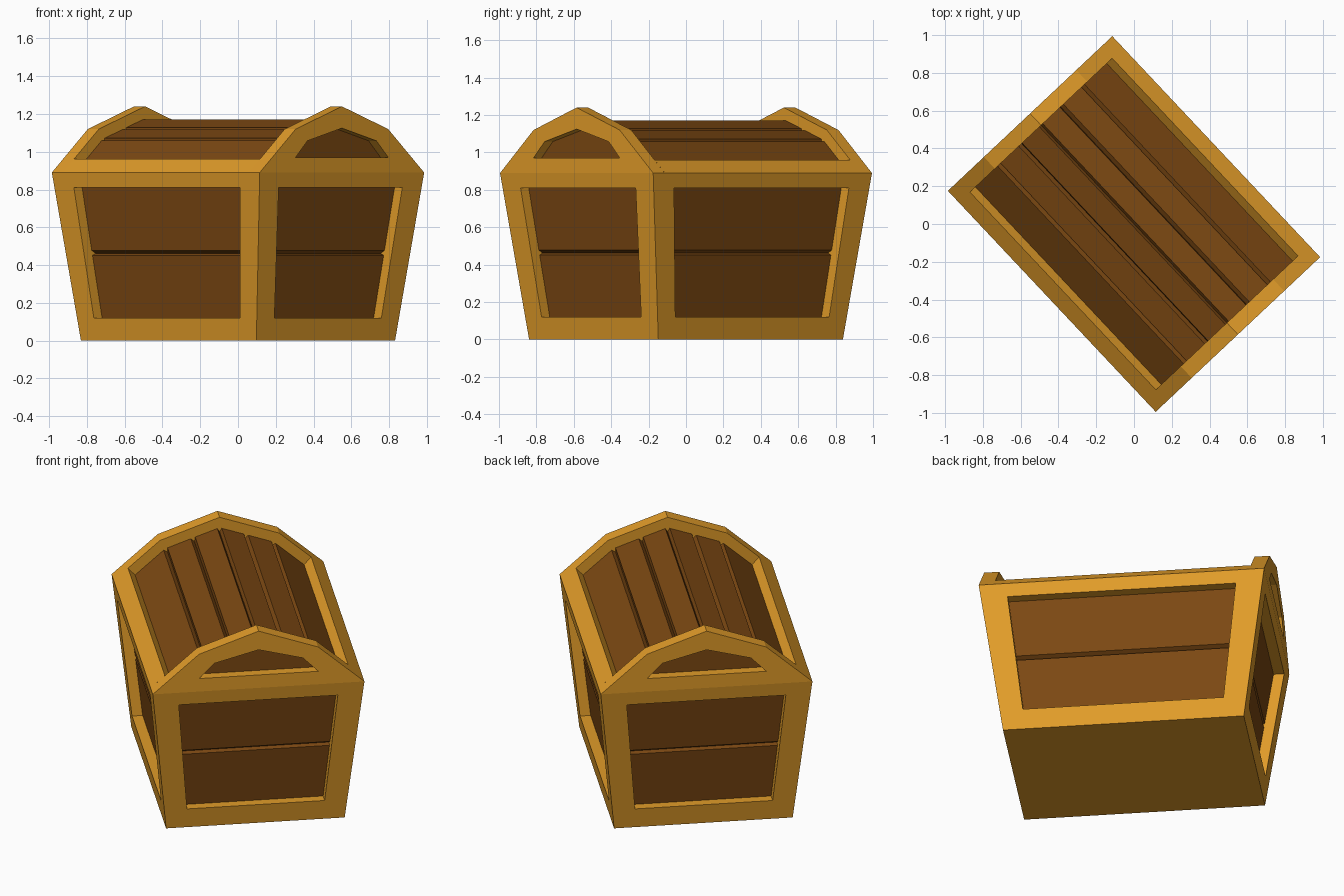
import bpy, bmesh, math
from mathutils import Vector

if "Cube" in bpy.data.objects:
    bpy.data.objects.remove(bpy.data.objects["Cube"])

TURN = -0.816                       # chest is turned about z
H, REC = 0.89, 0.06                 # body height, panel recess
LONG, WIDE = (0.6775, 0.803), (0.504, 0.5975)   # half sizes at floor and rim
ARCH = [(-0.5975, H), (-0.336, 1.12), (0, 1.24), (0.336, 1.12), (0.5975, H)]


def material(name, rgb):
    m = bpy.data.materials.new(name)
    m.diffuse_color = (*rgb, 1)
    m.use_nodes = True
    m.node_tree.nodes["Principled BSDF"].inputs["Base Color"].default_value = m.diffuse_color
    return m


FRAME = material("light_wood", (0.75, 0.33, 0.022))
PANEL = material("dark_wood", (0.20, 0.065, 0.006))


def make(name, verts, faces, mat, out):
    """Flat shaded part; its first face is turned towards 'out'."""
    bm = bmesh.new()
    vs = [bm.verts.new(v) for v in verts]
    for f in faces:
        bm.faces.new([vs[i] for i in f])
    bmesh.ops.recalc_face_normals(bm, faces=bm.faces)
    bm.faces.ensure_lookup_table()
    if bm.faces[0].normal.dot(Vector(out)) < 0:
        bmesh.ops.reverse_faces(bm, faces=bm.faces)
    me = bpy.data.meshes.new(name)
    bm.to_mesh(me)
    bm.free()
    me.materials.append(mat)
    ob = bpy.data.objects.new(name, me)
    ob.rotation_euler.z = TURN
    bpy.context.collection.objects.link(ob)


def loft(name, loops, mat, out, closed=True):
    """Join loops of equal length with quads; 'closed' closes each loop."""
    n = len(loops[0])
    faces = [(k * n + i, k * n + (i + 1) % n, (k + 1) * n + (i + 1) % n, (k + 1) * n + i)
             for k in range(len(loops) - 1) for i in range(n if closed else n - 1)]
    make(name, [p for l in loops for p in l], faces, mat, out)


def half(size, z):
    return size[0] + (size[1] - size[0]) * z / H


def notch(pts, cuts, width=0.013, depth=0.025):
    """Cut a V groove into a profile at the numbered inner points."""
    res = []
    for i, p in enumerate(pts):
        p = Vector(p)
        if i not in cuts:
            res.append(p)
            continue
        a = (Vector(pts[i - 1]) - p).normalized()
        b = (Vector(pts[i + 1]) - p).normalized()
        t = (b - a).normalized()
        res += [p + a * width, p + Vector((t.y, -t.x)) * depth, p + b * width]
    return res


# Body: a frame and a two-plank panel on each of the four sides
for label, run, dep, stile in (("side", LONG, WIDE, (0.13, 0.15)),
                               ("end", WIDE, LONG, (0.128, 0.14))):
    for tag, s in (("a", 1), ("b", -1)):
        def at(a, n, z):
            return (a, s * n, z) if label == "side" else (s * n, a, z)

        def loop(low, high, inset, back):
            return [at(sg * (half(run, z) - i), half(dep, z) - back, z)
                    for sg, z, i in ((-1, low, inset[0]), (1, low, inset[0]),
                                     (1, high, inset[1]), (-1, high, inset[1]))]

        out = at(0, 1, 0)
        loft(f"{label}_frame_{tag}",
             [loop(0, H, (0, 0), 0), loop(0.12, 0.81, stile, 0),
              loop(0.12, 0.81, stile, REC + 0.03)], FRAME, out)
        prof = notch([(half(dep, z) - REC, z) for z in (0.03, 0.465, 0.87)], (1,))
        # groove points inwards
        prof[2].x = half(dep, 0.465) - REC - 0.025
        loft(f"{label}_planks_{tag}",
             [[at(sg * (half(run, p.y) - 0.04), p.x, p.y) for p in prof]
              for sg in (-1, 1)], PANEL, out, False)

# Floor
make("floor", [(x * LONG[0], y * WIDE[0], 0) for x, y in ((-1, -1), (1, -1), (1, 1), (-1, 1))],
     [(0, 1, 2, 3)], FRAME, (0, 0, -1))

# Lid ends: arched frames with a recessed panel
HOLE = [(-0.337, 0.97), (-0.25, 1.058), (0, 1.125), (0.25, 1.058), (0.337, 0.97)]
L, T = LONG[1], 0.085
for tag, s in (("a", 1), ("b", -1)):
    rings = [[(s * x, y, z) for y, z in prof] for x, prof in
             ((L, ARCH), (L, HOLE), (L - T, HOLE), (L - T, ARCH), (L, ARCH))]
    loft(f"lid_arch_{tag}", rings, FRAME, (s, 0, 0))
    make(f"lid_end_panel_{tag}", [(s * (L - REC), y * 1.1, z + (0.02 if z > 1 else -0.02))
                                  for y, z in HOLE], [range(5)], PANEL, (s, 0, 0))

# Lid rails along both long edges
for tag, s in (("a", 1), ("b", -1)):
    sec = [(0.5975, H), (0.517, 0.961), (0.477, 0.916), (0.5575, 0.845)]
    loft(f"lid_rail_{tag}", [[(x, s * y, z) for y, z in sec]
                             for x in (-L + T, L - T)], FRAME, (0, s, 1))

# Curved lid made of six planks
roof = [(-0.558, 0.845), (-0.306, 1.067), (-0.15, 1.123), (0, 1.176),
        (0.15, 1.123), (0.306, 1.067), (0.558, 0.845)]
prof = notch(roof, (1, 2, 3, 4, 5))
loft("lid_planks", [[(x, p.x, p.y) for p in prof] for x in (-L + T - 0.01, L - T + 0.01)],
     PANEL, (0, 0, 1), False)
